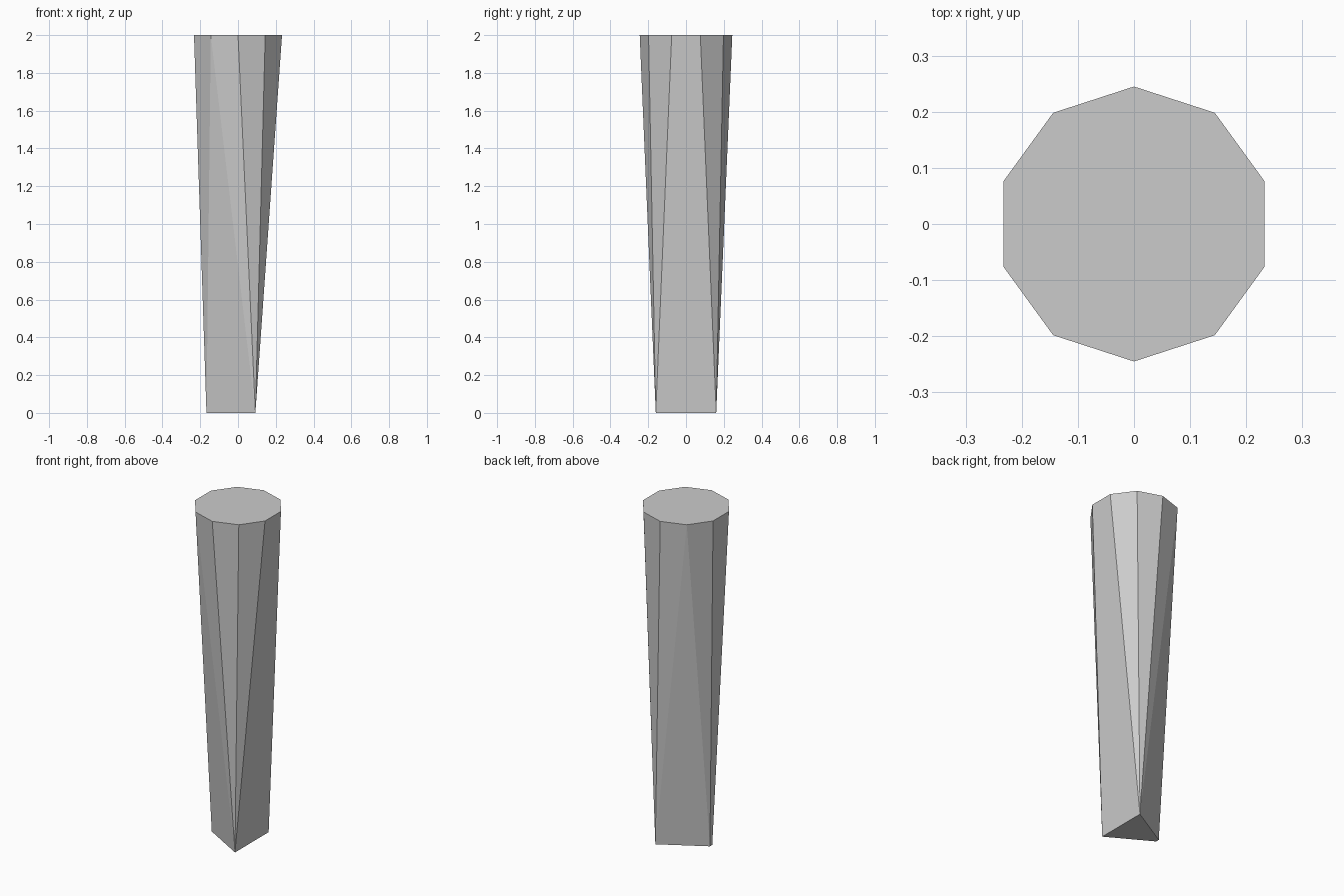
import bpy, bmesh, math

if "Cube" in bpy.data.objects:
    bpy.data.objects.remove(bpy.data.objects["Cube"])

# Tapered post: ten-sided top blending to a blunt-tipped triangular foot
TOP_R, HEIGHT, SIDES = 0.245, 2.0, 10
foot = [(0.092, -0.16), (0.092, 0.16), (-0.167, 0.011), (-0.167, -0.011)]

bm = bmesh.new()

# Foot outline
for x, y in foot:
    bm.verts.new((x, y, 0))

# Top outline
for i in range(SIDES):
    a = math.pi / 2 + 2 * math.pi * i / SIDES
    bm.verts.new((TOP_R * math.cos(a), TOP_R * math.sin(a), HEIGHT))

# Flat-faceted skin between the two outlines
bmesh.ops.convex_hull(bm, input=bm.verts[:])
bmesh.ops.dissolve_limit(bm, angle_limit=math.radians(0.3),
                         verts=bm.verts[:], edges=bm.edges[:])
bmesh.ops.recalc_face_normals(bm, faces=bm.faces[:])

mesh = bpy.data.meshes.new("tapered_post")
bm.to_mesh(mesh)
bm.free()
post = bpy.data.objects.new("tapered_post", mesh)
bpy.context.collection.objects.link(post)
